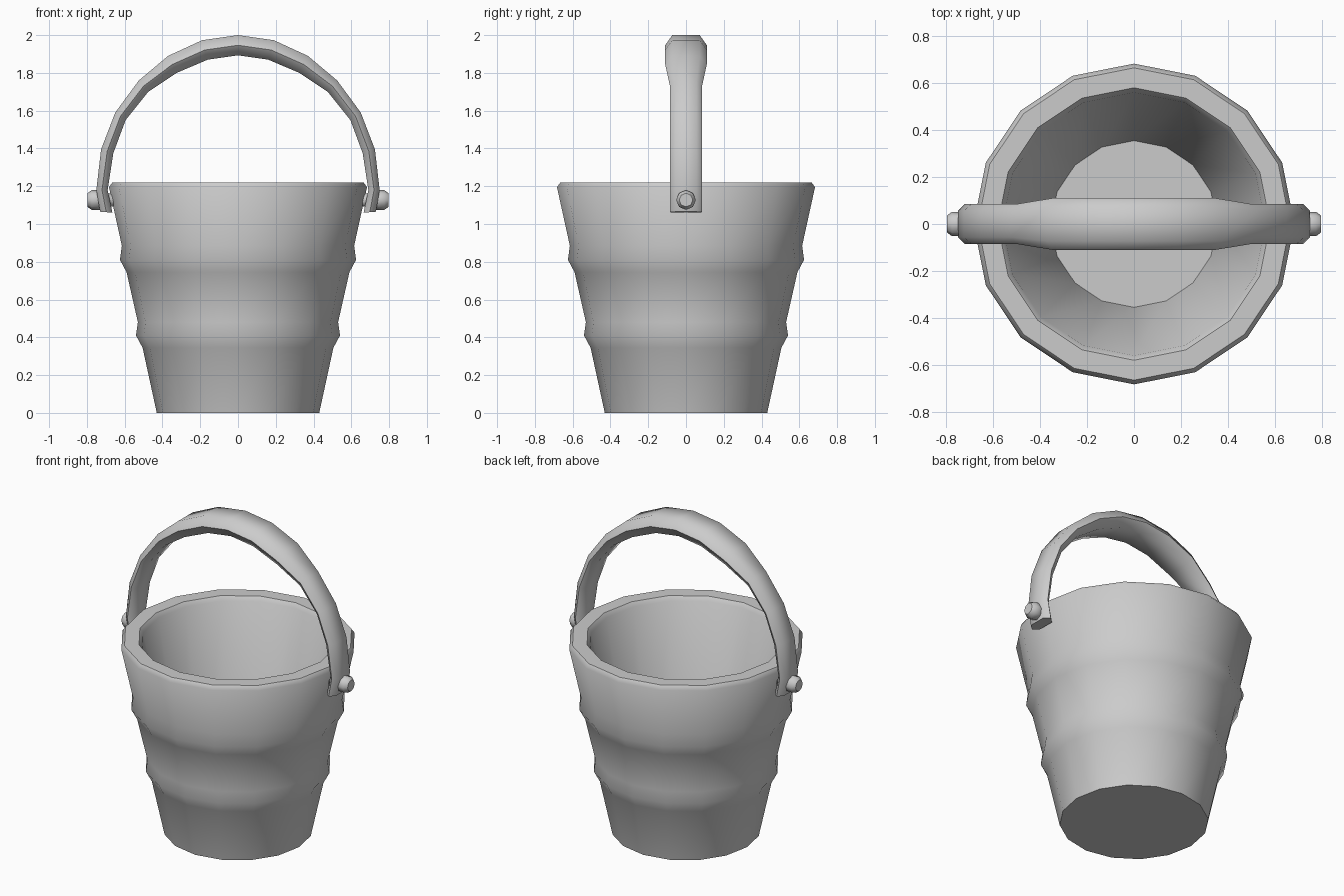
import bpy, bmesh
from math import sin, cos, pi, radians
from mathutils import Vector

if "Cube" in bpy.data.objects:
    bpy.data.objects.remove(bpy.data.objects["Cube"])


def finish(name, bm, angle):
    bmesh.ops.recalc_face_normals(bm, faces=bm.faces)
    mesh = bpy.data.meshes.new(name)
    bm.to_mesh(mesh)
    bm.free()
    ob = bpy.data.objects.new(name, mesh)
    bpy.context.collection.objects.link(ob)
    bpy.ops.object.select_all(action='DESELECT')
    ob.select_set(True)
    bpy.context.view_layer.objects.active = ob
    bpy.ops.object.shade_smooth_by_angle(angle=radians(angle))
    return ob


def loft(bm, rings):
    # Skin a list of equal-sized point rings and cap both ends
    loops = [[bm.verts.new(p) for p in ring] for ring in rings]
    n = len(loops[0])
    for a, b in zip(loops, loops[1:]):
        for i in range(n):
            j = (i + 1) % n
            bm.faces.new((a[i], a[j], b[j], b[i]))
    bm.faces.new(loops[0])
    bm.faces.new(loops[-1])


# Bucket: 16-sided lathe, outside up to the rim, then down to the inner floor
profile = [(0.43, 0), (0.505, 0.345), (0.54, 0.41), (0.53, 0.48), (0.59, 0.745),
           (0.625, 0.81), (0.615, 0.885), (0.683, 1.195), (0.665, 1.22),
           (0.58, 1.22), (0.56, 1.195), (0.355, 0.1)]
bm = bmesh.new()
loft(bm, [[(r * cos(i * pi / 8), r * sin(i * pi / 8), z) for i in range(16)]
          for r, z in profile])
finish("bucket", bm, 50)

# Handle: flattened hexagonal section along an arch, wider at the grip
# half of the arch: outer x, outer z, inner x, inner z, half width
half = [(0, 2.0, 0, 1.893, 0.11), (0.19, 1.973, 0.16, 1.87, 0.11),
        (0.37, 1.89, 0.325, 1.80, 0.11), (0.525, 1.76, 0.475, 1.70, 0.085),
        (0.65, 1.59, 0.595, 1.55, 0.085), (0.725, 1.395, 0.66, 1.375, 0.085),
        (0.75, 1.18, 0.69, 1.18, 0.085), (0.73, 1.065, 0.665, 1.06, 0.085)]
arch = [(-a, b, -c, d, w) for a, b, c, d, w in half[:0:-1]] + half
rings = []
for ox, oz, ix, iz, w in arch:
    mx, mz, s = (ox + ix) / 2, (oz + iz) / 2, 0.66 * w
    rings.append([(ox, -s, oz), (ox, s, oz), (mx, w, mz),
                  (ix, s, iz), (ix, -s, iz), (mx, -w, mz)])
bm = bmesh.new()
loft(bm, rings)
finish("handle", bm, 65)

# Pivot pins: eight-sided pegs with rounded heads
for side, label in ((1, "right"), (-1, "left")):
    bm = bmesh.new()
    loft(bm, [[(side * x, r * cos(i * pi / 4), 1.127 + r * sin(i * pi / 4))
               for i in range(8)]
              for x, r in ((0.6, 0.035), (0.71, 0.035), (0.725, 0.052),
                           (0.775, 0.052), (0.797, 0.036))])
    finish("pivot_pin_" + label, bm, 50)
